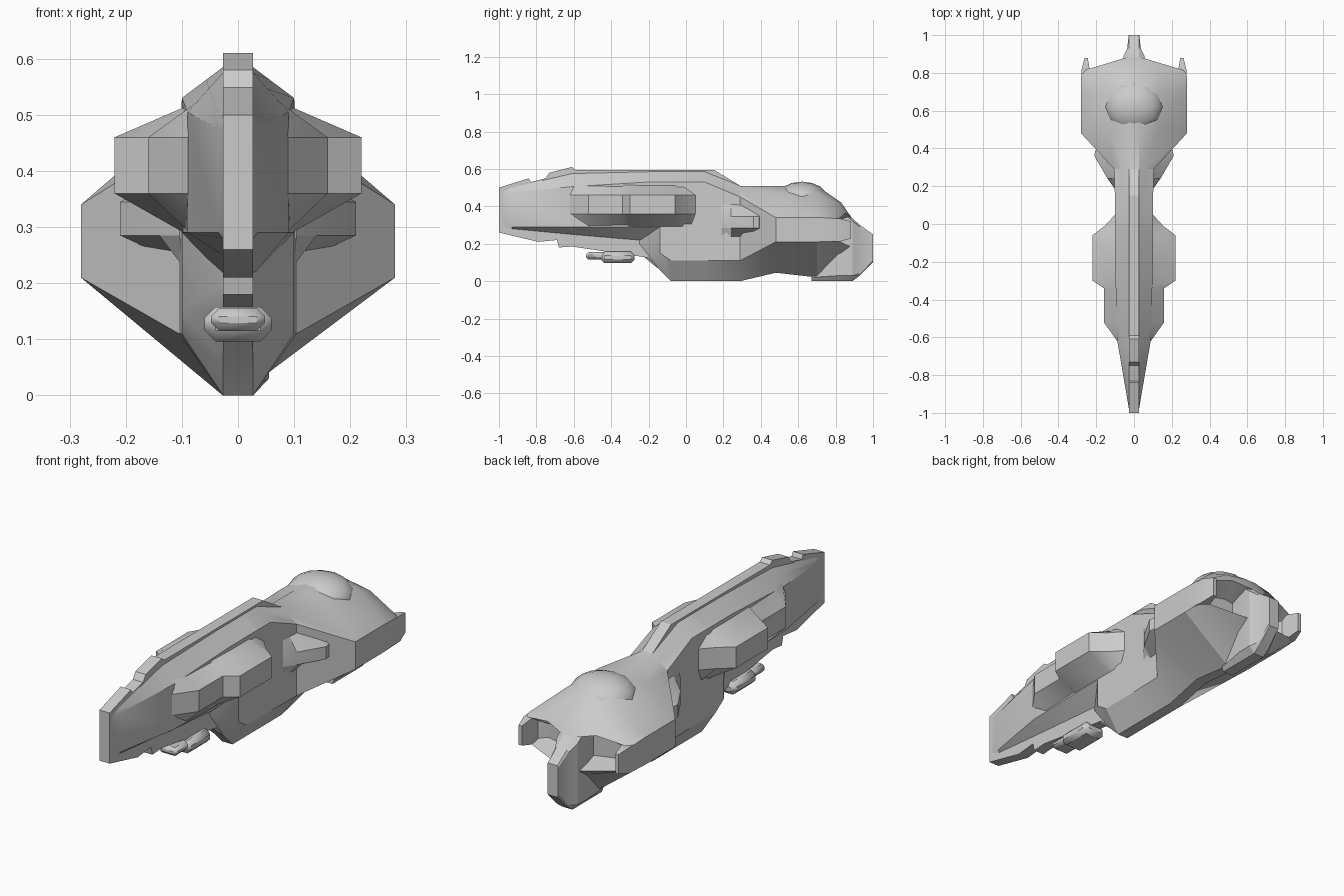
import bpy, bmesh, math

if "Cube" in bpy.data.objects:
    bpy.data.objects.remove(bpy.data.objects["Cube"])


def finish(ob, name, angle=25):
    ob.name = name
    bpy.ops.object.select_all(action='DESELECT')
    ob.select_set(True)
    bpy.context.view_layer.objects.active = ob
    bpy.ops.object.shade_smooth_by_angle(angle=math.radians(angle))


def loft(name, rings, mirror=False):
    """Skin a list of equal-length 3D rings and cap both ends."""
    bm = bmesh.new()
    for s in ((1, -1) if mirror else (1,)):
        vs = [[bm.verts.new((s * x, y, z)) for x, y, z in r] for r in rings]
        n = len(rings[0])
        for a, b in zip(vs, vs[1:]):
            for i in range(n):
                j = (i + 1) % n
                bm.faces.new((a[i], a[j], b[j], b[i]))
        bm.faces.new(vs[0])
        bm.faces.new(vs[-1])
    bmesh.ops.recalc_face_normals(bm, faces=bm.faces)
    me = bpy.data.meshes.new(name)
    bm.to_mesh(me)
    bm.free()
    ob = bpy.data.objects.new(name, me)
    bpy.context.collection.objects.link(ob)
    finish(ob, name)


def section(y, w, top, upper, lower, bottom, rake=0):
    """Symmetric hull ring: narrow ridge and keel, flat sides, bulged shoulders."""
    r = min(.027, w * .9)
    bulge = max(0, .16 * (w - .1))
    half = [(r, top), (r + .4 * (w - r), top + .4 * (upper - top) + bulge),
            (w, upper), (w, lower), (r, bottom)]
    right = [(x, y - rake * (x - r), z) for x, z in half]
    return right + [(-x, y, z) for x, y, z in reversed(right)]


def bevelled_box(name, loc, size, bevel):
    bpy.ops.mesh.primitive_cube_add(size=1, location=loc)
    ob = bpy.context.object
    ob.scale = size
    bpy.ops.object.transform_apply(location=False, scale=True)
    mod = ob.modifiers.new("bevel", 'BEVEL')
    mod.width = bevel
    mod.segments = 1
    finish(ob, name)


# Thin spine plate: side profile (y, z) over the roof, nose and keel
spine = [(-1, .5), (-.84, .55), (-.83, .53), (-.75, .55), (-.73, .58), (-.61, .61),
         (-.59, .595), (.15, .595), (.29, .51), (.2, .1), (-.1, .02), (-.2, .125),
         (-.61, .185), (-.68, .18), (-.69, .22), (-.79, .21), (-1, .26)]
loft("spine", [[(s * .027, y, z) for y, z in spine] for s in (-1, 1)])

# Tapered front hull with V-shaped underside
loft("front_hull", [section(*row) for row in (
    (-.99, .025, .49, .47, .3, .28),
    (-.93, .035, .5, .475, .29, .28),
    (-.61, .09, .575, .505, .29, .25),
    (-.2, .1, .585, .53, .29, .215),
    (0, .1, .585, .53, .29, .215))])

# Main body: wedge front, straight waist, wide stern, recessed exhaust bay
loft("main_body", [section(*row) for row in (
    (-.25, .026, .5, .48, .2, .15),
    (-.14, .1, .585, .53, .15, .06),
    (-.08, .1, .585, .53, .11, 0),
    (.1, .1, .585, .53, .11, 0),
    (.29, .105, .51, .45, .11, 0),
    (.48, .28, .51, .34, .21, .045),
    (.7, .28, .51, .34, .21, .02),
    (.83, .28, .42, .337, .213, .14, .2),
    (.885, .275, .34, .33, .22, .18, .3),
    (.76, .19, .31, .3, .235, .21))])

# Low dome on the stern roof
bpy.ops.mesh.primitive_uv_sphere_add(segments=12, ring_count=8, radius=1,
                                     location=(0, .62, .44))
bpy.context.object.scale = (.155, .14, .092)
finish(bpy.context.object, "roof_dome", 60)

# Rear tail fin, widest at its root
loft("tail_fin", [section(*row) for row in (
    (.67, .035, .3, .28, .02, 0),
    (.82, .055, .41, .38, .03, 0),
    (.89, .055, .335, .32, .03, 0),
    (.93, .036, .3, .29, .04, .03),
    (1, .028, .25, .24, .11, .1))])

# Small horns at the rear corners
loft("stern_horn", [[(a, y, .335 - t), (b, y, .335 - t), (b, y, .212 + t), (a, y, .212 + t)]
                    for y, a, b, t in ((.76, .225, .279, 0), (.82, .235, .277, 0),
                                       (.88, .245, .262, .015))], mirror=True)

# Flared side intakes at the waist
loft("side_intake", [[(.05, y, .41), (.102, y, .41), (w, y, .345),
                      (w, y, .285), (.102, y, .235), (.05, y, .235)]
                     for y, w in ((.19, .104), (.24, .14), (.36, .21),
                                  (.39, .205), (.42, .16))], mirror=True)

# Stepped side pods with sloped roof and undercut belly
loft("side_pod", [[(.07, y, .525), (w, y, .46), (w, y, .36), (.07, y, .275)]
                  for y, w in ((-.62, .089), (-.52, .16), (-.34, .16), (-.3, .22),
                               (-.06, .22), (-.01, .155), (.05, .1))], mirror=True)

# Chin turret and its barrel housing
bevelled_box("chin_turret", (0, -.365, .127), (.12, .18, .062), .02)
bevelled_box("turret_barrel", (0, -.46, .135), (.096, .15, .04), .014)
